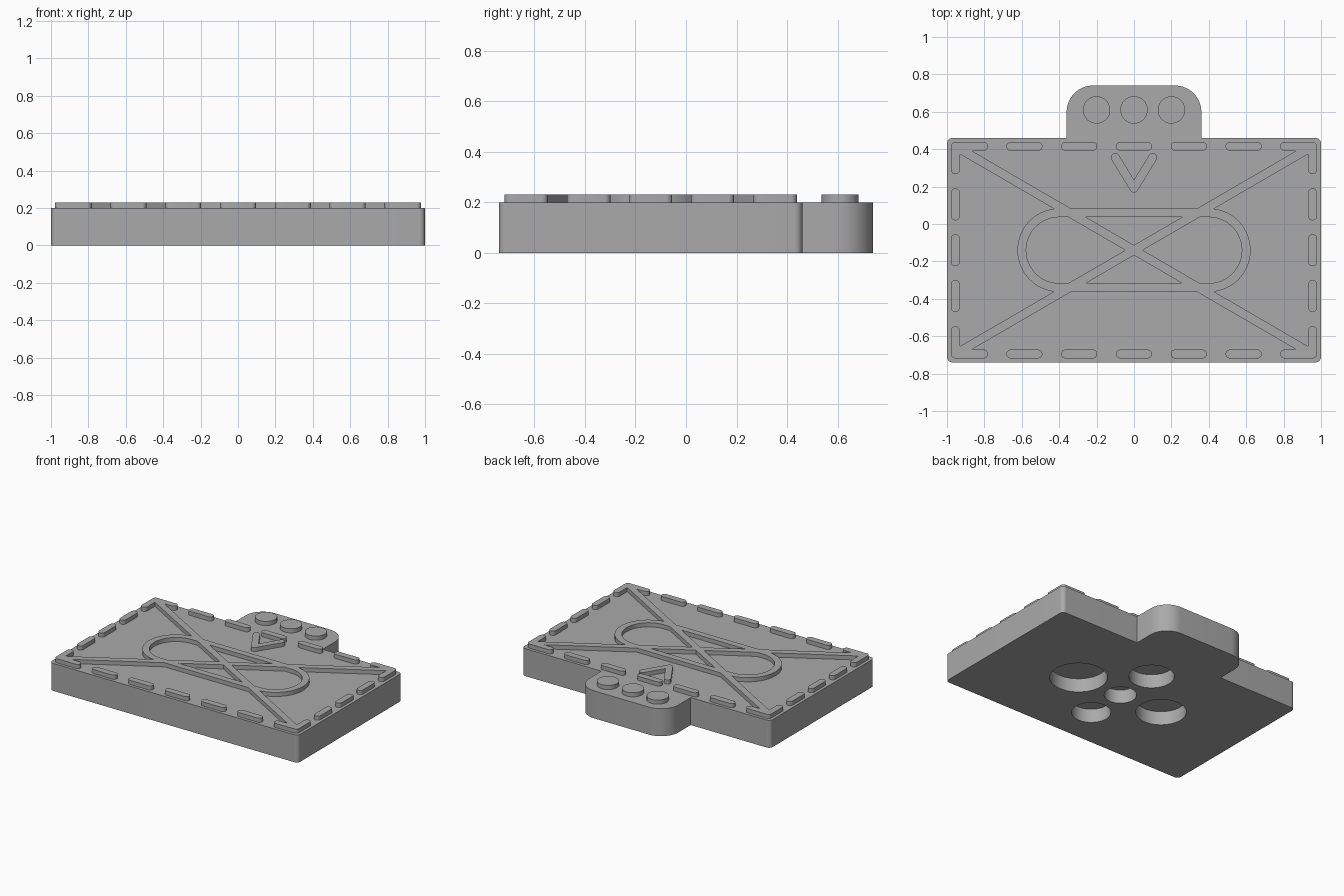
import bpy, bmesh
from math import sin, cos, pi, atan2, radians

if "Cube" in bpy.data.objects:
    bpy.data.objects.remove(bpy.data.objects["Cube"], do_unlink=True)

GREY = (0.4, 0.4, 0.4, 1)
mat = bpy.data.materials.new("plain grey")
mat.use_nodes = True
mat.diffuse_color = GREY
mat.node_tree.nodes["Principled BSDF"].inputs["Base Color"].default_value = GREY

MID = -0.14              # y of the plate's middle
TOP, RAISED = 0.2, 0.23  # plate top and raised line top
HALF = 0.0235            # half width of raised lines


def arc(cx, cy, r, a0, a1, n=16):
    return [(cx + r * cos(a0 + (a1 - a0) * i / n), cy + r * sin(a0 + (a1 - a0) * i / n))
            for i in range(n + 1)]


def capsule(p, q, r, n=16):
    a = atan2(q[1] - p[1], q[0] - p[0])
    return arc(*q, r, a - pi / 2, a + pi / 2, n) + arc(*p, r, a + pi / 2, a + 3 * pi / 2, n)


def rounded(x0, y0, x1, y1, r):
    centres = [(x1 - r, y1 - r), (x0 + r, y1 - r), (x0 + r, y0 + r), (x1 - r, y0 + r)]
    return [p for i, c in enumerate(centres) for p in arc(*c, r, i * pi / 2, (i + 1) * pi / 2)]


def disc(x, y, r):
    return arc(x, y, r, 0, 2 * pi, 48)[:-1]


def prism(name, outline, z0, z1):
    """Extrude a flat outline from z0 to z1."""
    bm = bmesh.new()
    face = bm.faces.new([bm.verts.new((x, y, z0)) for x, y in outline])
    ext = bmesh.ops.extrude_face_region(bm, geom=[face])["geom"]
    bmesh.ops.translate(bm, vec=(0, 0, z1 - z0),
                        verts=[v for v in ext if isinstance(v, bmesh.types.BMVert)])
    bmesh.ops.recalc_face_normals(bm, faces=bm.faces)
    mesh = bpy.data.meshes.new(name)
    bm.to_mesh(mesh)
    bm.free()
    mesh.materials.append(mat)
    ob = bpy.data.objects.new(name, mesh)
    bpy.context.collection.objects.link(ob)
    return ob


def activate(ob):
    bpy.ops.object.select_all(action="DESELECT")
    ob.select_set(True)
    bpy.context.view_layer.objects.active = ob


def combine(ob, other, operation="UNION"):
    mod = ob.modifiers.new("combine", "BOOLEAN")
    mod.operation, mod.object, mod.solver = operation, other, "EXACT"
    activate(ob)
    bpy.ops.object.modifier_apply(modifier=mod.name)
    bpy.data.objects.remove(other, do_unlink=True)


def line(name, p, q):
    return prism(name, capsule(p, q, HALF), TOP, RAISED)


# Plate with the rounded tab at the back
plate = prism("plate", rounded(-1, -0.74, 1, 0.46, 0.03), 0, TOP)
combine(plate, prism("tab", rounded(-0.36, 0.1, 0.36, 0.74, 0.14), 0, TOP))

# Blind round pockets in the underside
for x, y, r in [(0.36, MID, 0.19), (-0.35, MID, 0.167), (0, 0.18, 0.15),
                (0, -0.44, 0.13), (0, MID, 0.107)]:
    combine(plate, prism("pocket", disc(x, y, r), -0.1, 0.1), "DIFFERENCE")

# Raised long loop, crossed by diagonals that reach the corners
ends = (-0.4, MID), (0.4, MID)
pattern = prism("raised_pattern", capsule(*ends, 0.2 + HALF, 32), TOP, RAISED)
combine(pattern, prism("loop_hole", capsule(*ends, 0.2 - HALF, 32), 0.1, 0.3), "DIFFERENCE")
CX, CY = 0.955, 0.555
for s in (1, -1):
    combine(pattern, line("diagonal", (-CX, MID - s * CY), (CX, MID + s * CY)))

# Corner dashes join the diagonals
for sx in (1, -1):
    for sy in (1, -1):
        corner = (sx * CX, MID + sy * CY)
        combine(pattern, line("corner_dash", corner, (sx * 0.805, corner[1])))
        combine(pattern, line("corner_dash", corner, (corner[0], MID + sy * 0.43)))
parts = [plate, pattern]

# Dashed border
for s in (1, -1):
    for i in range(-2, 3):
        x, y = i * 0.293, MID + s * CY
        parts.append(line("border_dash", (x - 0.073, y), (x + 0.073, y)))
    for i in range(-1, 2):
        x, y = s * CX, MID + i * 0.245
        parts.append(line("side_dash", (x, y - 0.062), (x, y + 0.062)))

# Arrow pointing away from the tab
arrow = line("arrow", (-0.1, 0.355), (0, 0.192))
combine(arrow, line("arrow_arm", (0.1, 0.355), (0, 0.192)))
parts.append(arrow)

# Three round studs on the tab
for x in (-0.2, 0, 0.2):
    parts.append(prism("stud", disc(x, 0.61, 0.073), TOP, RAISED))

# Smooth the curved walls, keep the rims sharp
for ob in parts:
    activate(ob)
    bpy.ops.object.shade_smooth_by_angle(angle=radians(30))
